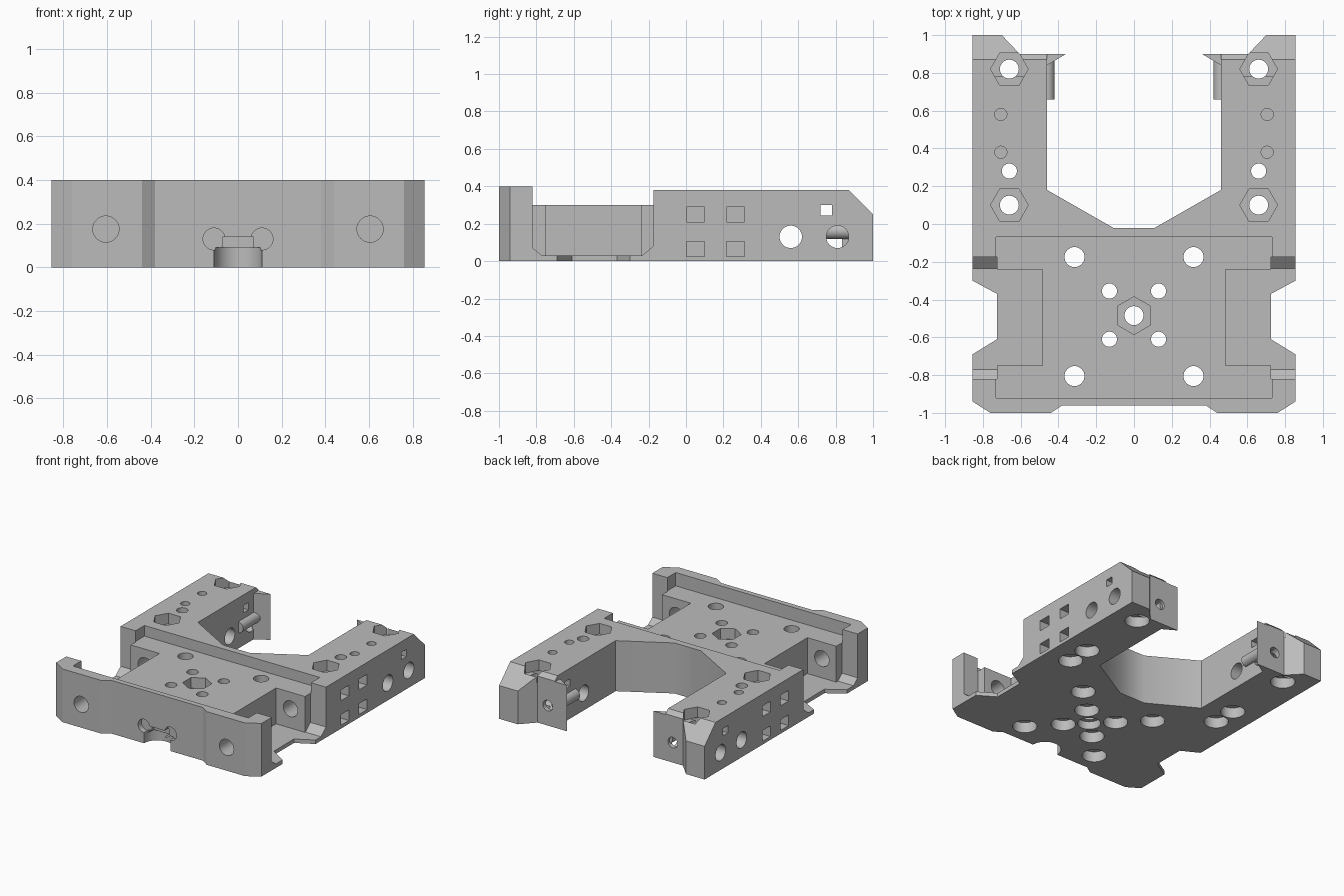
import bpy, bmesh
from math import cos, sin, pi
from mathutils import Vector

old = bpy.data.objects.get("Cube")
if old:
    bpy.data.objects.remove(old, do_unlink=True)

grey = bpy.data.materials.new("mid grey plastic")
grey.use_nodes = True
colour = (0.5, 0.5, 0.5, 1)
grey.diffuse_color = colour
grey.node_tree.nodes["Principled BSDF"].inputs["Base Color"].default_value = colour

# Maps a profile (a, b) and a distance d to a point, for each extrusion axis
PLACE = {"x": lambda a, b, d: (d, a, b),
         "y": lambda a, b, d: (a, d, b),
         "z": lambda a, b, d: (a, b, d)}


def add_prism(bm, profile, start, end, axis="z", mirror=False):
    """Extrude a closed profile along an axis, optionally with an x-mirrored copy."""
    for side in ((1, -1) if mirror else (1,)):
        def ring(d):
            pts = [Vector(PLACE[axis](a, b, d)) for a, b in profile]
            return [bm.verts.new((p.x * side, p.y, p.z)) for p in pts]
        low, high = ring(start), ring(end)
        bm.faces.new(low)
        bm.faces.new(high)
        for i in range(len(low)):
            j = (i + 1) % len(low)
            bm.faces.new((low[i], low[j], high[j], high[i]))


def make(name, profile, start, end, axis="z", mirror=False):
    bm = bmesh.new()
    add_prism(bm, profile, start, end, axis, mirror)
    bmesh.ops.recalc_face_normals(bm, faces=bm.faces[:])
    mesh = bpy.data.meshes.new(name)
    bm.to_mesh(mesh)
    bm.free()
    mesh.materials.append(grey)
    obj = bpy.data.objects.new(name, mesh)
    bpy.context.collection.objects.link(obj)
    return obj


def circle(a, b, r, sides=32):
    return [(a + r * cos(2 * pi * i / sides), b + r * sin(2 * pi * i / sides))
            for i in range(sides)]


def rect(a0, a1, b0, b1):
    return [(a0, b0), (a1, b0), (a1, b1), (a0, b1)]


def cut(profile, start, end, axis="z", mirror=False):
    """Subtract an extruded profile from the body."""
    cutter = make("cutter", profile, start, end, axis, mirror)
    cutter.hide_render = True
    mod = body.modifiers.new("cut", "BOOLEAN")
    mod.operation = "DIFFERENCE"
    mod.solver = "EXACT"
    mod.object = cutter
    graph = bpy.context.evaluated_depsgraph_get()
    result = bpy.data.meshes.new_from_object(body.evaluated_get(graph))
    body.modifiers.clear()
    body.data = result
    bpy.data.objects.remove(cutter, do_unlink=True)


# Body: one symmetric plan outline with two rear arms and a front wall
half = [(0.38, -0.96), (0.44, -1), (0.76, -1), (0.855, -0.94), (0.855, -0.69),
        (0.725, -0.61), (0.725, -0.37), (0.855, -0.30), (0.855, 1), (0.70, 1),
        (0.605, 0.90), (0.46, 0.90), (0.46, 0.18), (0.11, -0.02)]
outline = half + [(-x, y) for x, y in reversed(half)]
body = make("carriage_body", outline, 0, 0.4)

# Arm tops, sloped arm ends and sunken centre deck
cut(rect(-1, 1, -0.5, 1.2), 0.38, 0.6)
cut([(0.87, 0.38), (1.0, 0.25), (1.1, 0.15), (1.1, 0.6), (0.87, 0.6)], -1, 1, "x")
cut(rect(-0.73, 0.73, -0.92, -0.07), 0.30, 0.6)

# Open side channels and the pockets beside the centre block
cut([(-0.82, 0.6), (-0.82, 0.07), (-0.77, 0.03), (-0.235, 0.03),
     (-0.175, 0.08), (-0.175, 0.6)], 0.725, 1, "x", True)
cut(rect(0.485, 0.9, -0.75, -0.24), 0.03, 0.6, mirror=True)

# Long rod holes through the front wall and into the arms
cut(circle(0.605, 0.175, 0.06), -1.1, -0.70, "y", True)
cut(circle(0.605, 0.175, 0.06), -0.30, -0.10, "y", True)

# Cable notch under the front edge
cut(circle(0, -0.96, 0.11), -0.1, 0.09)
cut(rect(-0.07, 0.07, 0.05, 0.14), -1.1, -0.90, "y")
cut(circle(0.11, 0.13, 0.05), -1.1, -0.92, "y", True)

# Vertical bolt holes with wide counterbores underneath
for x, y, r in ((0.13, -0.355, 0.04), (0.13, -0.61, 0.04),
                (0.315, -0.175, 0.053), (0.315, -0.805, 0.053),
                (0.66, 0.82, 0.05), (0.66, 0.28, 0.04), (0.66, 0.10, 0.05)):
    cut(circle(x, y, r), -0.1, 0.6, mirror=True)
    cut(circle(x, y, 0.085), -0.1, 0.08, mirror=True)
cut(circle(0, -0.485, 0.05), -0.1, 0.6)
cut(circle(0, -0.485, 0.08), -0.1, 0.06)

# Hexagonal nut seats and blind pin holes
cut([(y, x - 0.485) for x, y in circle(0, 0, 0.10, 6)], 0.22, 0.6)
for y in (0.82, 0.10):
    cut(circle(0.66, y, 0.10, 6), 0.30, 0.6, mirror=True)
for y in (0.58, 0.38):
    cut(circle(0.705, y, 0.032), 0.31, 0.6, mirror=True)

# Windows in the outer arm walls
for y in (0.05, 0.265):
    for z in (0.25, 0.065):
        cut(rect(y - 0.048, y + 0.048, z - 0.04, z + 0.04), 0.76, 1, "x", True)

# Cross holes through the arms
cut(rect(0.72, 0.78, 0.245, 0.30), 0.3, 1, "x", True)
for y in (0.56, 0.81):
    cut(circle(y, 0.13, 0.06), 0.3, 1, "x", True)

# Holes in the rear end plates
cut(circle(0.52, 0.15, 0.04), 0.80, 1.2, "y", True)

# Wedge wings and half-sunk posts inside each arm
wing = [(0.36, 0.90), (0.47, 0.90), (0.47, 0.835)]
parts = [body,
         make("rear_wings", wing, 0, 0.345, mirror=True),
         make("inner_posts", circle(0.462, 0.16, 0.042), 0.66, 0.88, "y", True)]

for part in parts:
    bpy.ops.object.select_all(action="DESELECT")
    part.select_set(True)
    bpy.context.view_layer.objects.active = part
    bpy.ops.object.shade_smooth_by_angle(angle=pi / 6)
